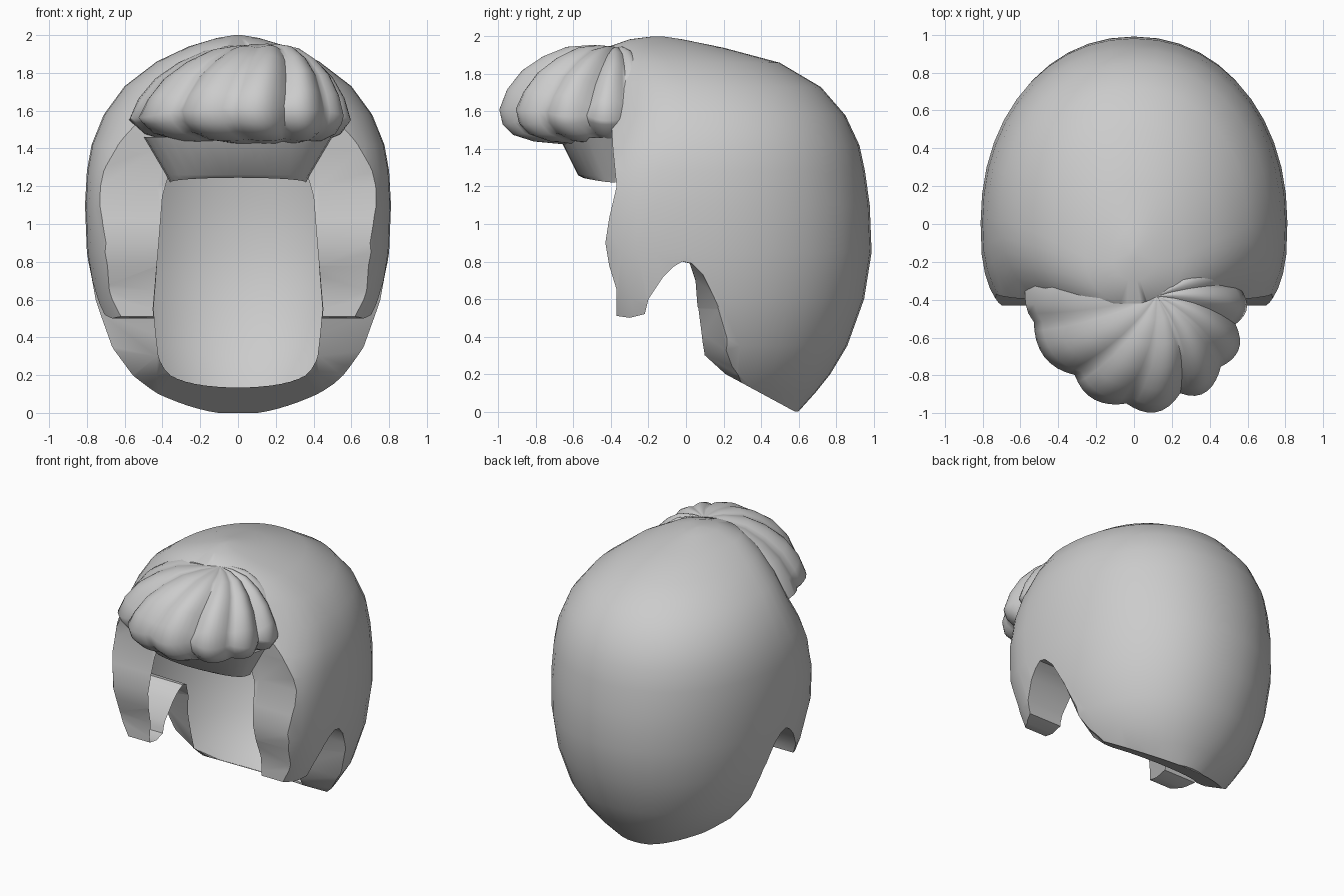
import bpy, bmesh, math
from mathutils.bvhtree import BVHTree

if "Cube" in bpy.data.objects:
    bpy.data.objects.remove(bpy.data.objects["Cube"])


def loft(name, rings, closed=True, caps=True):
    """Skin a list of equal-length point rings."""
    bm = bmesh.new()
    vs = [[bm.verts.new(p) for p in r] for r in rings]
    n = len(rings[0])
    for a, b in zip(vs, vs[1:]):
        for i in range(n if closed else n - 1):
            j = (i + 1) % n
            bm.faces.new((a[i], a[j], b[j], b[i]))
    if caps:
        bm.faces.new(vs[0][::-1])
        bm.faces.new(vs[-1])
    bmesh.ops.recalc_face_normals(bm, faces=bm.faces)
    me = bpy.data.meshes.new(name)
    bm.to_mesh(me)
    bm.free()
    ob = bpy.data.objects.new(name, me)
    bpy.context.collection.objects.link(ob)
    return ob


def section(z, a, yb, yf, yc, nb, nf, count=44):
    """Horizontal superellipse with different back and front halves."""
    pts = []
    for i in range(count):
        t = 2 * math.pi * i / count
        c, s = math.cos(t), math.sin(t)
        n, d = (nb, yb - yc) if s >= 0 else (nf, yc - yf)
        pts.append((a * math.copysign(abs(c) ** (2 / n), c),
                    yc + d * math.copysign(abs(s) ** (2 / n), s), z))
    return pts


def lerp_table(tab, x):
    for (x0, y0), (x1, y1) in zip(tab, tab[1:]):
        if x <= x1:
            return y0 + (y1 - y0) * (x - x0) / (x1 - x0)
    return tab[-1][1]


def activate(ob):
    bpy.ops.object.select_all(action='DESELECT')
    ob.select_set(True)
    bpy.context.view_layer.objects.active = ob


def boolean(ob, cutter, op):
    activate(ob)
    m = ob.modifiers.new("cut", 'BOOLEAN')
    m.operation, m.object, m.solver = op, cutter, 'EXACT'
    bpy.ops.object.modifier_apply(modifier=m.name)


def smooth(ob, deg):
    activate(ob)
    bpy.ops.object.shade_smooth_by_angle(angle=math.radians(deg))


# Main hair volume: height, half width, back y, front y, front roundness
levels = [(0, .34, .6, -.2, 2.7), (.1, .48, .69, -.3, 2.7), (.2, .58, .77, -.4, 2.7),
          (.35, .68, .86, -.5, 2.7), (.6, .76, .95, -.58, 2.8),
          (.85, .80, .99, -.64, 2.9), (1.1, .81, .98, -.64, 2.9),
          (1.28, .80, .955, -.62, 2.7), (1.42, .775, .925, -.58, 2.5),
          (1.58, .71, .85, -.52, 2.3), (1.73, .60, .72, -.5, 2.2),
          (1.86, .43, .5, -.48, 2.1), (1.94, .26, .2, -.43, 2),
          (1.985, .11, -.02, -.3, 2), (2.0, .02, -.12, -.18, 2)]
hair = loft("hair_shell", [section(z, a, yb, yf, .4 * yb + .6 * yf, 2.1, n)
                           for z, a, yb, yf, n in levels])

# Side outline with sideburn, ear notch and nape; the nape rim is bevelled
front = [(-.43, 2.1), (-.39, 1.4), (-.37, 1.2), (-.41, 1.03), (-.43, .9),
         (-.41, .78), (-.37, .65), (-.37, .51), (-.3, .5), (-.22, .52),
         (-.2, .6), (-.12, .72), (-.07, .77), (-.02, .8)]
nape_in = [(.02, .79), (.05, .7), (.06, .55), (.1, .3), (.21, .2), (.58, .0)]
nape_out = [(.03, .79), (.09, .73), (.18, .55), (.27, .34), (.4, .18), (.58, .0)]
back = [(.62, -.05), (1.2, -.05), (1.2, 2.1)]
outline = loft("outline_cutter", [
    [(x, y, z) for y, z in front + (nape_out if abs(x) > .5 else nape_in) + back]
    for x in (-1, -.76, -.43, .43, .76, 1)])
boolean(hair, outline, 'INTERSECT')

# Face opening, then remove the inner wall so only outer skin and rims remain
cavity = loft("cavity_cutter", [section(z, a, yb, -1.2, 0, 2.1, 9) for z, a, yb in
              [(-.1, .38, .12), (.1, .41, .3), (.3, .43, .48), (.55, .45, .6),
               (.9, .42, .65), (1.15, .4, .62), (1.25, .37, .57),
               (1.5, .36, .45), (1.72, .28, .25)]])
bm = bmesh.new()
bm.from_mesh(cavity.data)
bmesh.ops.triangulate(bm, faces=bm.faces)
bm.to_mesh(cavity.data)
tree = BVHTree.FromBMesh(bm)
bm.free()
boolean(hair, cavity, 'DIFFERENCE')
bm = bmesh.new()
bm.from_mesh(hair.data)
inner = []
for f in bm.faces:
    hit = tree.find_nearest(f.calc_center_median())
    if hit[3] < .002 and abs(f.normal.dot(hit[1])) > .95:
        inner.append(f)
bmesh.ops.delete(bm, geom=inner, context='FACES')
bm.to_mesh(hair.data)
bm.free()
for c in (outline, cavity):
    bpy.data.objects.remove(c)
smooth(hair, 40)

# Forehead band below the quiff
band = []
for z, a, d in [(1.22, .36, .17), (1.26, .38, .2), (1.46, .5, .3)]:
    band.append([(a * math.cos(t), -.375 - d * abs(math.sin(t)) ** .7,
                  z + .025 * math.sin(t) * (z < 1.25))
                 for t in [math.pi * i / 16 for i in range(17)]])
smooth(loft("forehead_band", band, closed=False, caps=False), 40)

# Swirled quiff: uneven soft locks fan out from a point on top of the hairline
reach = [(155, .62), (172, .69), (187, .71), (212, .67), (237, .64), (266, .62),
         (290, .585), (312, .54), (345, .49), (372, .46), (395, .38)]
profile = [(.002, 1.945), (.2, 1.955), (.42, 1.945), (.62, 1.895), (.8, 1.82),
           (.93, 1.72), (1, 1.61), (.97, 1.53), (.88, 1.475), (.7, 1.44),
           (.45, 1.425)]
LOCKS = 8
depth = [.3, .5, .75, .55, 1.0, .6, 1.0, .7, .5]
fan = []
for i in range(LOCKS * 8 + 1):
    u = i / (LOCKS * 8)
    ang = 155 + 240 * u ** .9
    groove = (1 - abs(math.sin(math.pi * LOCKS * u))) * depth[round(u * LOCKS)]
    side = abs(math.cos(math.radians(ang))) ** 3
    line = []
    for k, (r, z) in enumerate(profile):
        swirl = math.radians(ang + 22 * (1 - r) * math.sin(math.pi * u))
        rr = lerp_table(reach, ang) * r * (1 - .11 * groove * r)
        zz = z - .05 * groove * r * (1 if k < 6 else -.4) - .06 * side * r * (k < 7)
        line.append((.12 + rr * math.cos(swirl), -.38 + rr * math.sin(swirl), zz))
    fan.append(line)
smooth(loft("quiff", fan, closed=False, caps=False), 65)
